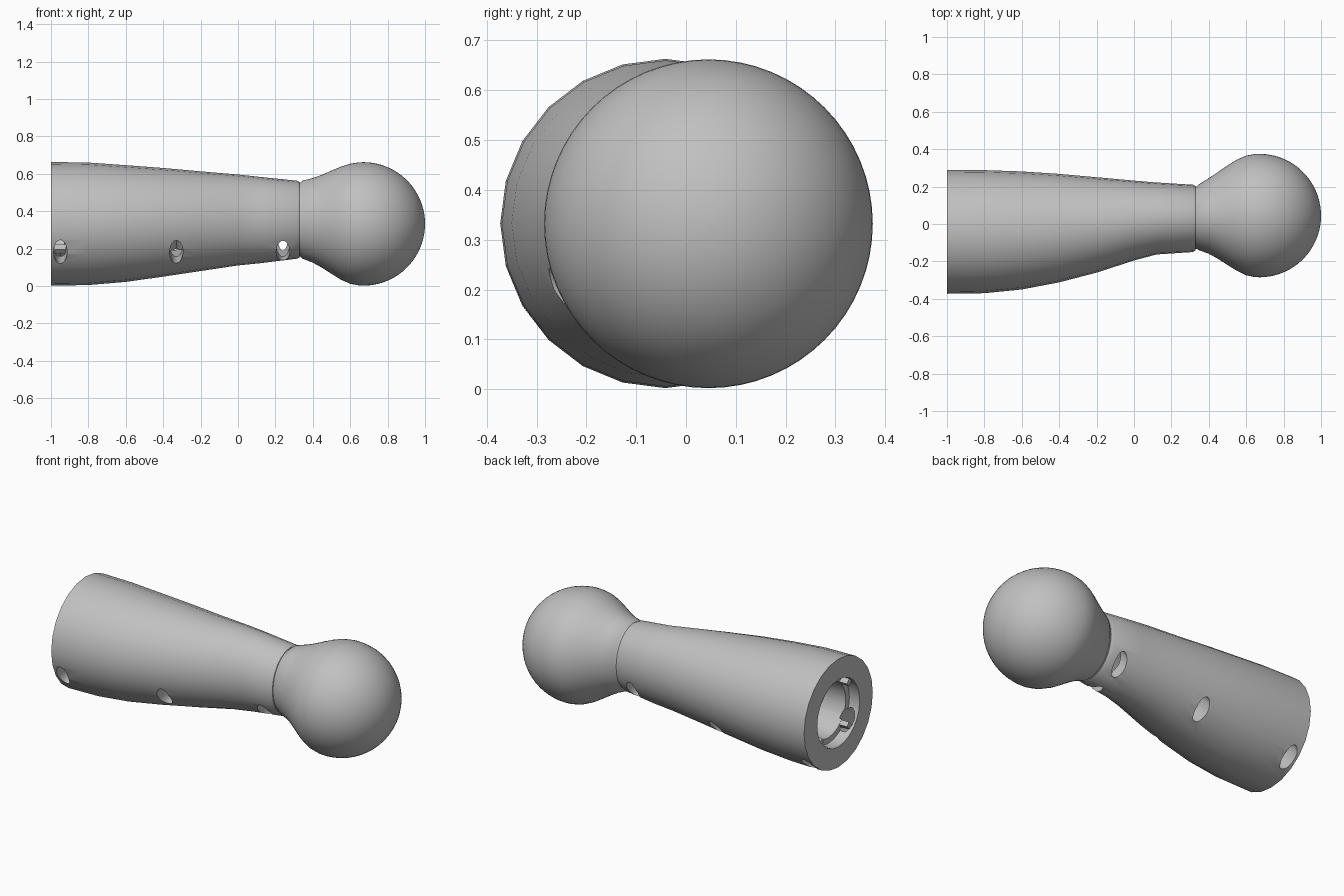
import bpy, bmesh, math
from mathutils import Matrix, Vector

if "Cube" in bpy.data.objects:
    bpy.data.objects.remove(bpy.data.objects["Cube"])

GREY = (0.53, 0.53, 0.53, 1)
grey = bpy.data.materials.new("neutral grey")
grey.use_nodes = True
grey.diffuse_color = GREY
grey.node_tree.nodes["Principled BSDF"].inputs["Base Color"].default_value = GREY


def finish(name, bm):
    """Turn a bmesh into a named grey object."""
    bmesh.ops.remove_doubles(bm, verts=bm.verts, dist=1e-5)
    bmesh.ops.recalc_face_normals(bm, faces=bm.faces)
    mesh = bpy.data.meshes.new(name)
    bm.to_mesh(mesh)
    bm.free()
    mesh.materials.append(grey)
    obj = bpy.data.objects.new(name, mesh)
    bpy.context.collection.objects.link(obj)
    return obj


def loft(name, stations, sides):
    """Skin ellipses given as (x, y centre, z centre, y radius, z radius)."""
    bm = bmesh.new()
    rings = []
    for x, yc, zc, ry, rz in stations:
        rings.append([bm.verts.new((x, yc + ry * math.cos(a), zc + rz * math.sin(a)))
                      for a in (2 * math.pi * i / sides for i in range(sides))])
    for low, high in zip(rings, rings[1:]):
        for i in range(sides):
            j = (i + 1) % sides
            bm.faces.new((low[i], low[j], high[j], high[i]))
    bm.faces.new(rings[0])
    bm.faces.new(rings[-1])
    return finish(name, bm)


def select_only(obj):
    bpy.ops.object.select_all(action='DESELECT')
    obj.select_set(True)
    bpy.context.view_layer.objects.active = obj


def smooth(obj, degrees):
    select_only(obj)
    bpy.ops.object.shade_smooth_by_angle(angle=math.radians(degrees))


# Hollow sleeve: limits along x as (x, y min, y max, z min, z max)
limits = [
    (0.33, -0.14, 0.203, 0.152, 0.556),
    (0.315, -0.15, 0.21, 0.146, 0.563),
    (0.12, -0.163, 0.222, 0.122, 0.583),
    (0, -0.195, 0.232, 0.11, 0.596),
    (-0.2, -0.26, 0.25, 0.08, 0.613),
    (-0.4, -0.312, 0.268, 0.05, 0.631),
    (-0.6, -0.35, 0.281, 0.022, 0.646),
    (-0.8, -0.37, 0.288, 0.005, 0.66),
    (-1, -0.373, 0.29, 0.002, 0.663),
]
outside = [(x, (a + b) / 2, (c + d) / 2, (b - a) / 2, (d - c) / 2)
           for x, a, b, c, d in limits]
bore = [
    (-1, -0.042, 0.332, 0.205, 0.205),
    (-0.93, -0.042, 0.332, 0.205, 0.205),
    (-0.93, -0.042, 0.332, 0.17, 0.17),
    (-0.4, -0.02, 0.34, 0.16, 0.16),
    (0.28, 0.03, 0.353, 0.12, 0.14),
]
sleeve = loft("sleeve", outside + bore, 24)

# Oval side holes: (x, y, z, inward drop angle in degrees, half height)
holes = []
for x, front_y, back_y, back_z in ((-0.95, -0.337, 0.17, 0.075),
                                   (-0.33, -0.24, 0.18, 0.136),
                                   (0.24, -0.09, 0.168, 0.21)):
    holes.append((x, front_y, 0.18, 15, 0.07))
    holes.append((x, back_y, back_z, 135, 0.075))
for x, y, z, angle, half in holes:
    bm = bmesh.new()
    bmesh.ops.create_cone(bm, cap_ends=True, segments=20, radius1=1, radius2=1, depth=0.34)
    turn = Matrix.Rotation(math.radians(angle - 90), 4, 'X')
    bmesh.ops.transform(bm, verts=bm.verts, matrix=Matrix.Translation((x, y, z)) @ turn
                        @ Matrix.Diagonal((0.036, half, 1, 1)))
    cutter = finish("hole_cutter", bm)
    cutter.hide_render = True
    cut = sleeve.modifiers.new("hole", 'BOOLEAN')
    cut.operation = 'DIFFERENCE'
    cut.solver = 'EXACT'
    cut.object = cutter
    select_only(sleeve)
    bpy.ops.object.modifier_apply(modifier=cut.name)
    bpy.data.objects.remove(cutter)
smooth(sleeve, 35)

# Small locking ribs on the ledge inside the open end
for i in range(4):
    angle = math.radians(45 + 90 * i)
    bm = bmesh.new()
    bmesh.ops.create_cube(bm, size=1)
    spot = Vector((-0.95, -0.042 + 0.19 * math.cos(angle), 0.332 + 0.19 * math.sin(angle)))
    bmesh.ops.transform(bm, verts=bm.verts, matrix=Matrix.Translation(spot)
                        @ Matrix.Rotation(angle, 4, 'X') @ Matrix.Diagonal((0.06, 0.04, 0.03, 1)))
    finish("locking_rib", bm)

# Rounded end: a flared neck running into a sphere
R = 0.33
neck = [
    (0.325, 0.033, 0.355, 0.165, 0.195),
    (0.337, 0.034, 0.355, 0.168, 0.2),
    (0.345, 0.036, 0.355, 0.175, 0.209),
    (0.4, 0.043, 0.351, 0.202, 0.226),
    (0.45, 0.046, 0.346, 0.233, 0.249),
    (0.5, 0.047, 0.341, 0.266, 0.276),
    (0.55, 0.047, 0.336, 0.297, 0.302),
    (0.6, 0.046, 0.333, 0.32, 0.321),
]
ball = [(0.67 + R * math.sin(a), 0.045, 0.332, R * math.cos(a), R * math.cos(a))
        for a in (math.radians(-4 + 93.9 * i / 20) for i in range(21))]
smooth(loft("ball_end", neck + ball, 64), 50)
